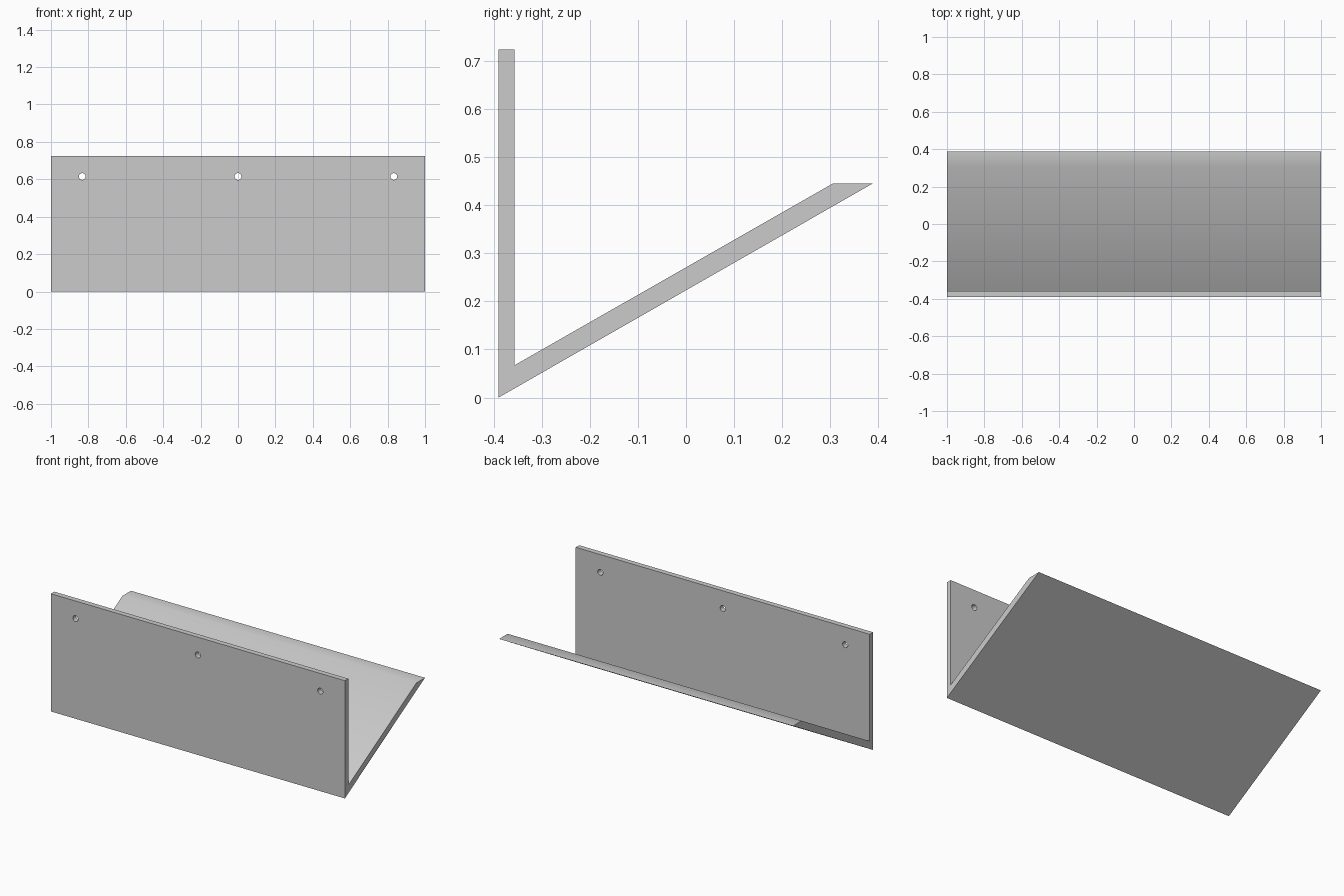
import bpy
import bmesh
from math import radians
from mathutils import Vector

default_cube = bpy.data.objects.get("Cube")
if default_cube:
    bpy.data.objects.remove(default_cube, do_unlink=True)

LENGTH = 2.0
HOLE_RADIUS = 0.018
HOLE_HEIGHT = 0.615
HOLE_SPACING = 0.833

# Side profile (y, z): upright plate and sloped tray with a level lip
PROFILE = [(-0.39, 0), (0.388, 0.445), (0.305, 0.445),
           (-0.357, 0.067), (-0.357, 0.724), (-0.39, 0.724)]


def make_material(name, color):
    material = bpy.data.materials.new(name)
    material.use_nodes = True
    material.diffuse_color = color
    material.node_tree.nodes["Principled BSDF"].inputs["Base Color"].default_value = color
    return material


def extrude_profile(name, profile, length):
    bm = bmesh.new()
    face = bm.faces.new([bm.verts.new((-length / 2, y, z)) for y, z in profile])
    result = bmesh.ops.extrude_face_region(bm, geom=[face])
    moved = [v for v in result["geom"] if isinstance(v, bmesh.types.BMVert)]
    bmesh.ops.translate(bm, verts=moved, vec=Vector((length, 0, 0)))
    bmesh.ops.recalc_face_normals(bm, faces=bm.faces)
    mesh = bpy.data.meshes.new(name)
    bm.to_mesh(mesh)
    bm.free()
    obj = bpy.data.objects.new(name, mesh)
    bpy.context.collection.objects.link(obj)
    return obj


def drill_hole(target, x):
    bpy.ops.mesh.primitive_cylinder_add(
        vertices=32, radius=HOLE_RADIUS, depth=0.1,
        location=(x, -0.373, HOLE_HEIGHT), rotation=(radians(90), 0, 0))
    cutter = bpy.context.object
    cutter.name = "hole_cutter"
    cutter.hide_render = True
    cut = target.modifiers.new("screw_hole", "BOOLEAN")
    cut.operation = "DIFFERENCE"
    cut.solver = "EXACT"
    cut.object = cutter
    bpy.context.view_layer.objects.active = target
    bpy.ops.object.modifier_apply(modifier=cut.name)
    bpy.data.objects.remove(cutter, do_unlink=True)


# Angled wall shelf
shelf = extrude_profile("angled_wall_shelf", PROFILE, LENGTH)
shelf.data.materials.append(make_material("light grey", (0.6, 0.6, 0.6, 1)))

# Row of screw holes through the upright plate
for side in (-1, 0, 1):
    drill_hole(shelf, side * HOLE_SPACING)

# Smooth the shallow edge between tray and lip, keep the rest sharp
bpy.ops.object.select_all(action="DESELECT")
shelf.select_set(True)
bpy.context.view_layer.objects.active = shelf
bpy.ops.object.shade_smooth_by_angle(angle=radians(32))
